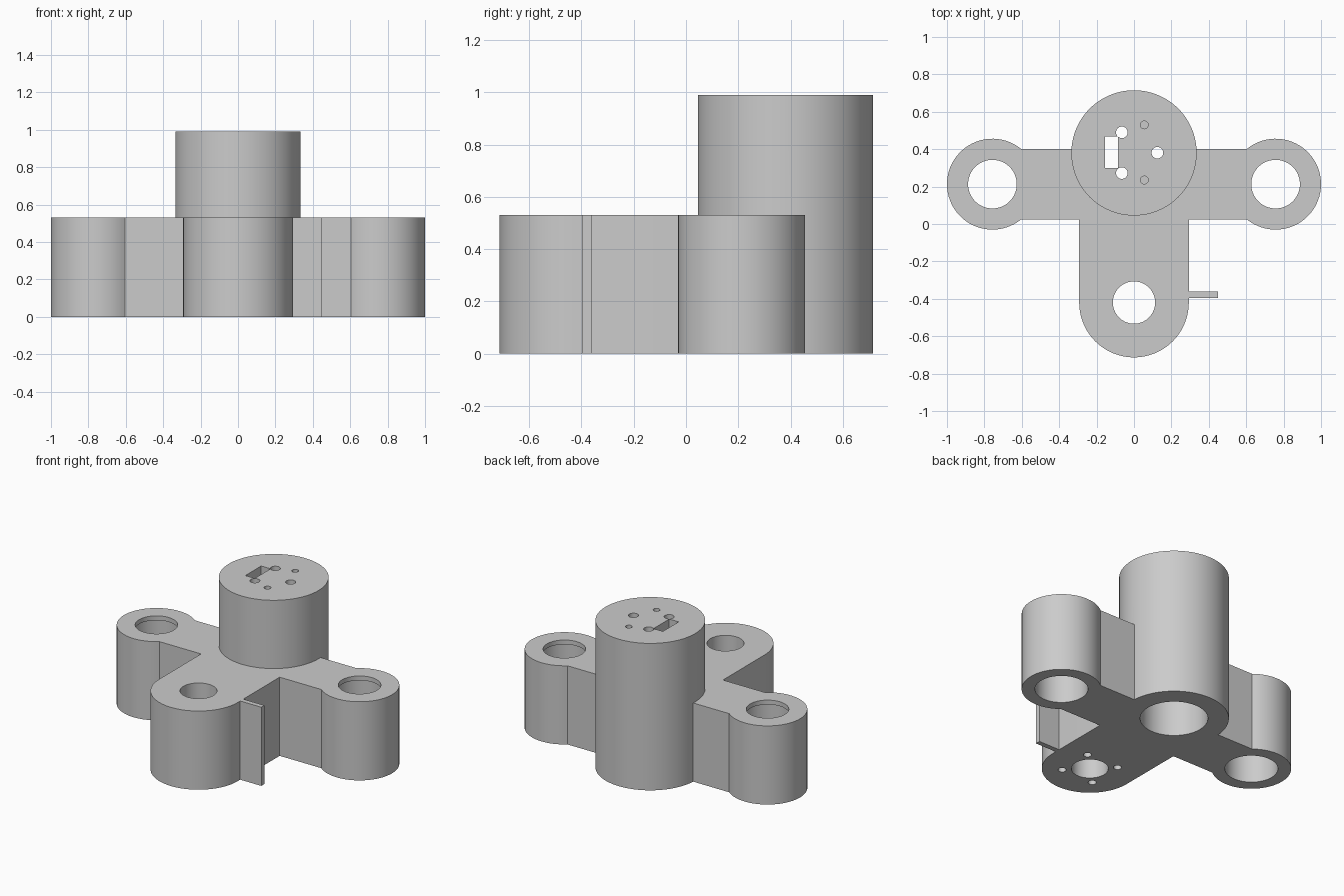
import bpy, bmesh
from math import sin, cos, atan2, sqrt, pi

if "Cube" in bpy.data.objects:
    bpy.data.objects.remove(bpy.data.objects["Cube"], do_unlink=True)

# Main dimensions
BASE_H, TOWER_H, CAP = 0.53, 0.99, 0.12
TOWER_Y, TOWER_R = 0.38, 0.335
LUG_X, LUG_Y, LUG_R = 0.757, 0.213, 0.243
FOOT_Y, FOOT_R = -0.42, 0.293
ARM_HALF = 0.188

grey = bpy.data.materials.new("plain grey")
grey.use_nodes = True
grey.diffuse_color = (0.6, 0.6, 0.6, 1)
grey.node_tree.nodes["Principled BSDF"].inputs["Base Color"].default_value = (0.6, 0.6, 0.6, 1)


def arc(cx, cy, r, start, end, n=48):
    return [(cx + r * cos(start + (end - start) * i / n),
             cy + r * sin(start + (end - start) * i / n)) for i in range(n + 1)]


def prism(name, outline, z0, z1):
    """Extrude a flat outline upward into a solid."""
    bm = bmesh.new()
    face = bm.faces.new([bm.verts.new((x, y, z0)) for x, y in outline])
    top = bmesh.ops.extrude_face_region(bm, geom=[face])
    verts = [v for v in top["geom"] if isinstance(v, bmesh.types.BMVert)]
    bmesh.ops.translate(bm, vec=(0, 0, z1 - z0), verts=verts)
    bmesh.ops.recalc_face_normals(bm, faces=bm.faces)
    mesh = bpy.data.meshes.new(name)
    bm.to_mesh(mesh)
    bm.free()
    mesh.materials.append(grey)
    obj = bpy.data.objects.new(name, mesh)
    bpy.context.collection.objects.link(obj)
    return obj


def cylinder(name, x, y, r, z0, z1, n=64):
    return prism(name, arc(x, y, r, 0, 2 * pi, n)[:-1], z0, z1)


def box(name, x0, x1, y0, y1, z0, z1):
    return prism(name, [(x0, y0), (x1, y0), (x1, y1), (x0, y1)], z0, z1)


def combine(target, tool, operation):
    """Apply one boolean and discard the tool."""
    tool.hide_render = True
    mod = target.modifiers.new(operation, 'BOOLEAN')
    mod.operation, mod.object, mod.solver = operation, tool, 'EXACT'
    bpy.ops.object.select_all(action='DESELECT')
    bpy.context.view_layer.objects.active = target
    target.select_set(True)
    bpy.ops.object.modifier_apply(modifier=mod.name)
    bpy.data.objects.remove(tool, do_unlink=True)


# T-shaped base outline: rounded foot, right lug, left lug
a = atan2(ARM_HALF, -sqrt(LUG_R ** 2 - ARM_HALF ** 2))
inner_y = LUG_Y - ARM_HALF
outline = (arc(0, FOOT_Y, FOOT_R, pi, 2 * pi)
           + [(FOOT_R, inner_y)]
           + arc(LUG_X, LUG_Y, LUG_R, -a, a)
           + arc(-LUG_X, LUG_Y, LUG_R, pi - a, pi + a)
           + [(-FOOT_R, inner_y)])
body = prism("bracket_body", outline, 0, BASE_H)

# Tower
combine(body, cylinder("tower", 0, TOWER_Y, TOWER_R, 0, TOWER_H, 96), 'UNION')

# Large bores: tower, foot, and stepped lugs
cutters = [cylinder("tower_bore", 0, TOWER_Y, 0.207, -0.1, TOWER_H - CAP),
           cylinder("foot_bore", 0, FOOT_Y, 0.113, -0.1, BASE_H + 0.1)]
for side in (-1, 1):
    x = side * LUG_X
    cutters.append(cylinder("lug_bore", x, LUG_Y, 0.162, -0.1, BASE_H - 0.03))
    cutters.append(cylinder("lug_mouth", x, LUG_Y, 0.13, 0.3, BASE_H + 0.1))

# Blind screw holes under the foot
for sx in (-1, 1):
    for sy in (-1, 1):
        cutters.append(cylinder("foot_screw_hole", sx * 0.12, FOOT_Y + sy * 0.12,
                                0.025, -0.1, 0.2, 24))

# Slot, through holes and blind pilot holes in the tower cap
cap_z = TOWER_H - CAP - 0.05
cutters.append(box("cap_slot", -0.155, -0.085, 0.3, 0.468, cap_z, 1.1))
for x, y in ((-0.065, 0.49), (-0.065, 0.272), (0.125, 0.381)):
    cutters.append(cylinder("cap_hole", x, y, 0.031, cap_z, 1.1, 32))
for y in (0.53, 0.235):
    cutters.append(cylinder("cap_pilot_hole", 0.055, y, 0.021, TOWER_H - 0.08, 1.1, 24))

for cutter in cutters:
    combine(body, cutter, 'DIFFERENCE')

# Thin side fin
box("side_fin", FOOT_R, 0.45, -0.395, -0.362, 0, BASE_H)

bpy.ops.object.select_all(action='DESELECT')
bpy.context.view_layer.objects.active = body
body.select_set(True)
bpy.ops.object.shade_smooth_by_angle(angle=0.5)
